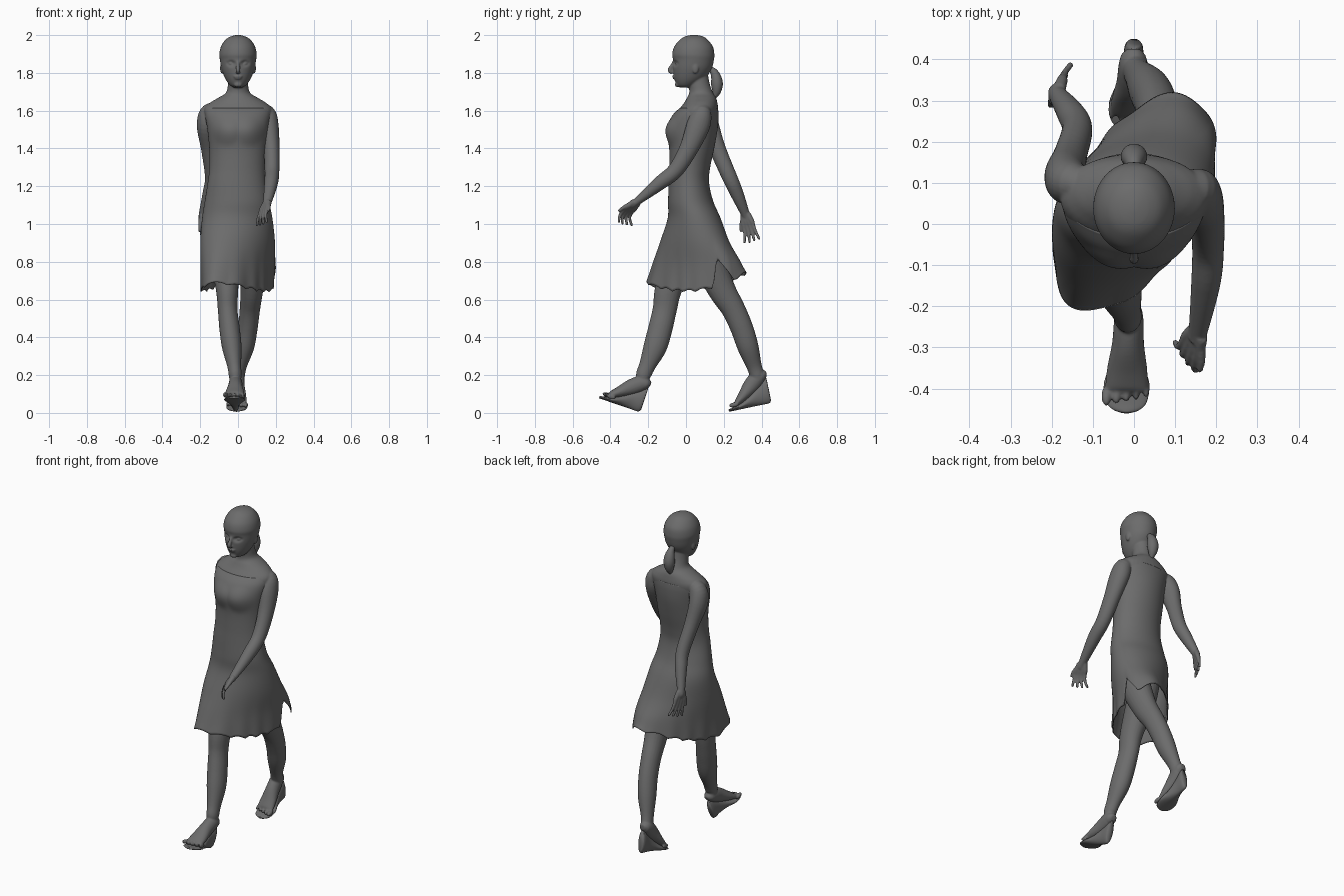
import bpy, bmesh, math
from mathutils import Vector, Matrix

I4 = Matrix.Identity(4)
grey = bpy.data.materials.new("dark_grey")
grey.diffuse_color = (.15, .15, .15, 1)


def spline(p, sub):
    """Catmull-Rom through rows of numbers."""
    out, n = [], len(p)
    for i in range(n - 1):
        a, b, c, d = p[max(i - 1, 0)], p[i], p[i + 1], p[min(i + 2, n - 1)]
        for k in range(sub):
            t = k / sub
            out.append([0.5 * (2 * q + (r - o) * t + (2 * o - 5 * q + 4 * r - s) * t * t
                        + (3 * q - o - 3 * r + s) * t ** 3) for o, q, r, s in zip(a, b, c, d)])
    return out + [list(p[-1])]


def tube(bm, pts, axis=None, seg=24, sub=5, M=I4, caps=(True, True)):
    """Loft rows (x, y, z, ra, rb, phase) into a closed skin."""
    rows = spline([(list(p) + [p[3], 0])[:6] if len(p) == 4 else (list(p) + [0])[:6] for p in pts], sub)
    rings = []
    for i, r in enumerate(rows):
        c = Vector(r[:3])
        t = Vector(axis) if axis else (Vector(rows[min(i + 1, len(rows) - 1)][:3])
                                       - Vector(rows[max(i - 1, 0)][:3])).normalized()
        u = Vector((1, 0, 0))
        u = (u - t * u.dot(t)).normalized()
        v = t.cross(u)
        ra, rb = max(r[3], .001), max(r[4], .001)
        ring = []
        for k in range(seg):
            a = 2 * math.pi * k / seg
            ring.append(bm.verts.new(M @ (c + u * ra * math.cos(a) + v * rb * math.sin(a + r[5]))))
        rings.append(ring)
    for a, b in zip(rings, rings[1:]):
        for k in range(seg):
            j = (k + 1) % seg
            bm.faces.new((a[k], a[j], b[j], b[k]))
    if caps[0]:
        bm.faces.new(rings[0][::-1])
    if caps[1]:
        bm.faces.new(rings[-1])
    return [v for r in rings for v in r]


def ball(bm, c, s, M=I4):
    bmesh.ops.create_uvsphere(bm, u_segments=16, v_segments=10, radius=1,
                              matrix=M @ Matrix.Translation(c) @ Matrix.Diagonal((*s, 1)))


def finish(bm, name):
    bmesh.ops.recalc_face_normals(bm, faces=bm.faces)
    me = bpy.data.meshes.new(name)
    bm.to_mesh(me)
    bm.free()
    for p in me.polygons:
        p.use_smooth = True
    me.materials.append(grey)
    ob = bpy.data.objects.new(name, me)
    bpy.context.collection.objects.link(ob)
    return ob


Z = (0, 0, 1)
skin = bmesh.new()

# torso, sloping shoulders and neck
tube(skin, [(0, .02, 1.2, .13, .08), (0, .03, 1.4, .138, .10), (0, .04, 1.5, .15, .118),
            (0, .05, 1.56, .17, .118), (0, .068, 1.61, .178, .102), (0, .078, 1.642, .148, .088),
            (0, .082, 1.668, .105, .077), (0, .08, 1.695, .064, .063), (0, .07, 1.74, .053, .056),
            (0, .06, 1.8, .05, .055)], Z, 40)

# head with eye sockets pressed in
head = tube(skin, [(0, y0 / 2 + y1 / 2, z, rx, y1 / 2 - y0 / 2) for z, y0, y1, rx in (
    (1.722, -.03, .03, .02), (1.735, -.047, .05, .043), (1.77, -.062, .10, .068), (1.82, -.069, .135, .087),
    (1.87, -.069, .148, .096), (1.90, -.073, .15, .099), (1.94, -.062, .142, .09),
    (1.975, -.033, .115, .067), (1.993, -.005, .09, .038), (2.001, .03, .055, .008))], Z, 64, 6)
for v in head:
    d = math.hypot((abs(v.co.x) - .036) / .028, (v.co.z - 1.85) / .017)
    if v.co.y < 0 and d < 1:
        v.co.y += .014 * (1 - d * d)
tube(skin, [(0, -.06, 1.868, .006), (0, -.074, 1.84, .009), (0, -.086, 1.815, .012), (0, -.072, 1.8, .01)], seg=12)
ball(skin, (0, -.064, 1.781), (.024, .009, .005))
ball(skin, (0, -.061, 1.771), (.02, .009, .005))
ball(skin, (0, -.045, 1.738), (.022, .014, .014))
for s in (-1, 1):
    ball(skin, (s * .036, -.043, 1.849), (.015, .013, .008))
    ball(skin, (s * .086, .05, 1.825), (.009, .017, .03))


# arms and hands
def hand(wrist, fwd, spread, curl):
    w, f, s, c = Vector(wrist), Vector(fwd).normalized(), Vector(spread).normalized(), Vector(curl).normalized()
    for i in range(4):
        o = s * (i - 1.5) * .0185
        k = w + f * (.075 - .004 * abs(i - 1.2)) + o
        tip = k + f * .028 + c * .045 + o * .55
        tube(skin, [(*(w + o * .5), .016), (*(w + f * .04 + o * .9), .014), (*k, .0105),
                    (*(k + f * .025 + c * .012 + o * .2), .0082), (*tip, .0075), (*(tip + c * .006), .003)], seg=12)
    b = w + f * .02 - s * .02
    tube(skin, [(*w, .012), (*b, .013), (*(b + f * .035 - s * .022), .01), (*(b + f * .065 - s * .03), .007)], seg=12)


tube(skin, [(.09, .085, 1.60, .03), (.145, .085, 1.585, .05), (.163, .065, 1.52, .052, .062), (.177, .015, 1.4, .043, .05),
            (.18, -.055, 1.285, .039, .042), (.175, -.14, 1.215, .036, .037), (.155, -.265, 1.115, .023, .02),
            (.148, -.285, 1.1, .02)])
hand((.155, -.265, 1.115), (-.3, -.65, -.7), (-.55, .7, -.2), (0, .15, -1))
tube(skin, [(-.09, .09, 1.605, .03), (-.148, .10, 1.59, .05), (-.167, .115, 1.52, .051, .06), (-.155, .165, 1.4, .041, .045),
            (-.138, .23, 1.25, .037, .04), (-.155, .27, 1.16, .033, .035), (-.187, .315, 1.05, .021, .023),
            (-.186, .32, 1.03, .02)])
hand((-.187, .315, 1.05), (.05, .25, -.95), (.4, .9, .2), (.25, .2, -1))

# legs
tube(skin, [(-.08, .01, .97, .08), (-.072, -.03, .83, .08, .085), (-.058, -.092, .66, .06, .072),
            (-.055, -.112, .55, .052, .064), (-.045, -.135, .45, .054, .064), (-.033, -.163, .35, .052, .062),
            (-.02, -.205, .25, .037, .044), (-.015, -.225, .2, .034, .04), (-.015, -.225, .17, .03)], sub=6)
tube(skin, [(.085, .06, .97, .085), (.082, .11, .83, .08, .09), (.074, .185, .66, .061, .074),
            (.063, .25, .55, .054, .063), (.052, .295, .45, .052, .06), (.036, .328, .35, .05, .056),
            (.012, .36, .25, .035, .041), (.004, .376, .2, .033, .038), (.003, .38, .17, .03)], sub=6)

# feet and wedge shoes share one local shape
shoes = bmesh.new()
for pos, tilt, yaw, side in (((-.013, -.25, .006), -18.7, -2, 1), ((0, .445, .052), 12, -2, -1)):
    M = Matrix.Translation(pos) @ Matrix.Rotation(math.radians(yaw), 4, 'Z') @ Matrix.Rotation(math.radians(tilt), 4, 'X')
    tube(skin, [(0, .012, .15, .015), (0, -.004, .152, .03, .03), (0, -.035, .145, .036, .042), (0, -.08, .11, .039, .042),
                (0, -.13, .066, .049, .03), (0, -.165, .04, .052, .02), (0, -.178, .034, .05, .012)], M=M)
    for i in range(5):
        ball(skin, (side * (i - 2) * .024, -.188 + .006 * i, .03), (.0125 - .001 * i, .027, .013), M)
    tube(shoes, [(0, y, h / 2, w, h / 2) for y, w, h in (
        (-.222, .012, .012), (-.215, .032, .014), (-.195, .05, .018), (-.15, .055, .032), (-.1, .038, .062),
        (-.05, .026, .1), (-.005, .023, .13))] + [(0, .008, .073, .018, .06)], (0, 1, 0), 32, 4, M)

# fuse the skin parts into one smooth body
body = finish(skin, "body_skin")
m = body.modifiers.new("fuse", 'REMESH')
m.mode = 'VOXEL'
m.voxel_size = .0045
m.use_smooth_shade = True
m = body.modifiers.new("soften", 'SMOOTH')
m.factor = .5
m.iterations = 5
finish(shoes, "wedge_shoes")

# ponytail
hair = bmesh.new()
tube(hair, [(0, .125, 1.825, .012), (0, .147, 1.805, .02), (0, .16, 1.775, .029, .027), (0, .164, 1.74, .032, .031),
            (0, .162, 1.705, .026, .024), (0, .152, 1.675, .013), (0, .148, 1.66, .004)])
finish(hair, "ponytail")

# dress: rings twist with the stride, torn hem and a side slit
cloth = bmesh.new()
rows = [(0, -.207, .312, .645, .192, .56), (0, -.172, .28, .78, .192, .5), (-.002, -.13, .222, .91, .192, .33),
        (-.004, -.092, .178, 1.03, .181, .12), (-.006, -.09, .139, 1.12, .165, 0), (-.006, -.086, .117, 1.22, .149, 0),
        (-.003, -.083, .123, 1.3, .143, 0), (0, -.084, .144, 1.4, .147, 0), (0, -.097, .162, 1.5, .157, 0),
        (0, -.069, .167, 1.57, .168, 0), (0, -.03, .165, 1.61, .168, 0)]
verts = tube(cloth, [(cx, (a + b) / 2, z, rx, (b - a) / 2, ph) for cx, a, b, z, rx, ph in rows],
             Z, 144, 6, caps=(False, False))
for v in verts:
    x, y, z = v.co
    ang = math.atan2(y - .05, x)
    w = min(max((.95 - z) / .3, 0), 1) ** 2
    fold = 1 + .02 * w * math.sin(11 * ang)
    slit = .15 * max(0, 1 - (ang - .53) / .3 if ang > .53 else 1 - (.53 - ang) / .06)
    v.co.z += w * (.95 * y * y + .014 * abs(math.sin(7 * ang)) + slit - .007)
    v.co.x = x * fold
    v.co.y = .05 + (y - .05) * fold
    if y < 0 and 1.38 < z:
        d = math.hypot((abs(x) - .06) / .075, (z - 1.49) / .08)
        v.co.y -= .012 * max(0, 1 - d * d) ** 1.5
dress = finish(cloth, "dress")
m = dress.modifiers.new("cloth", 'SOLIDIFY')
m.thickness = .005
m.offset = -1
